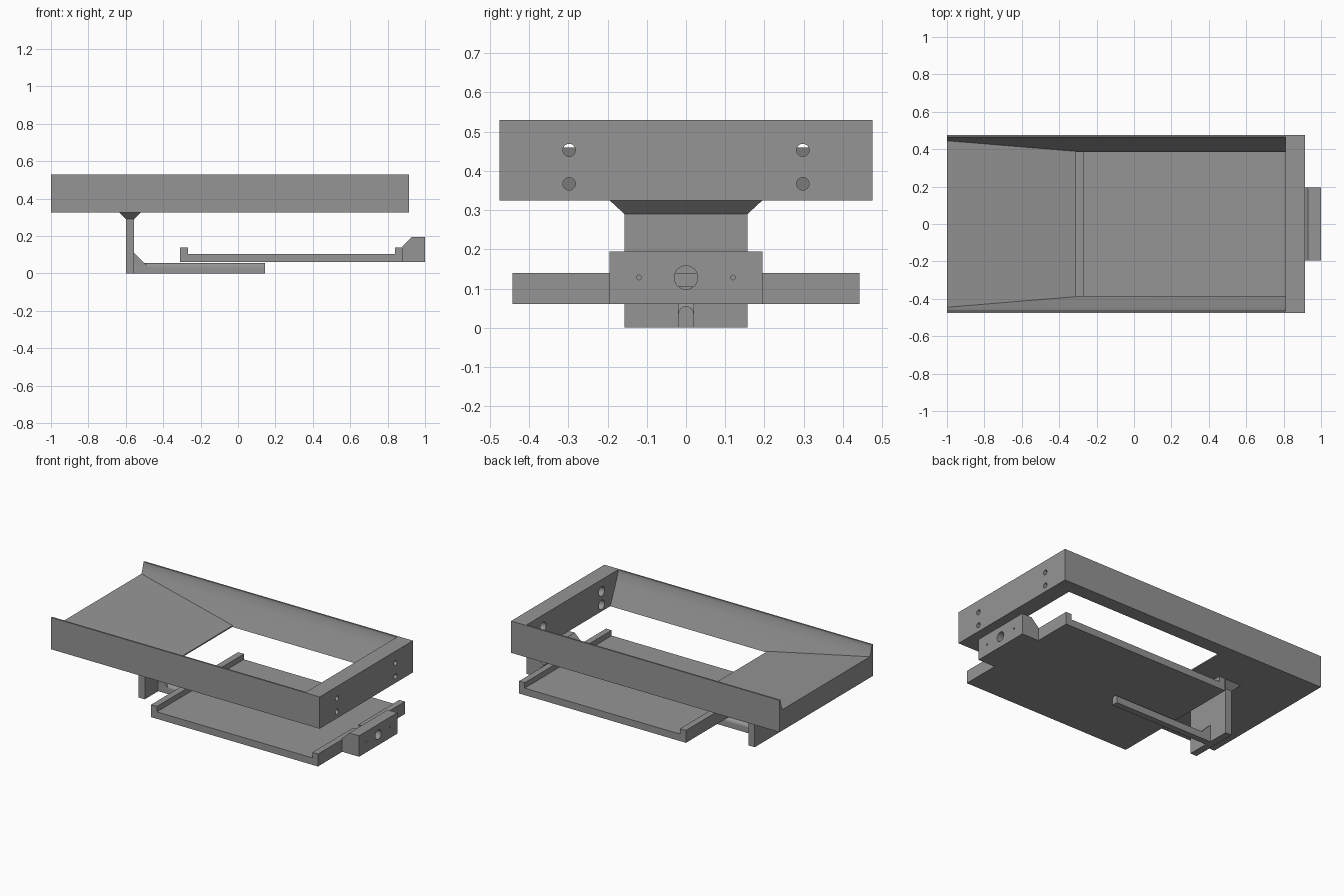
import bpy, bmesh, math
from mathutils import Matrix

if "Cube" in bpy.data.objects:
    bpy.data.objects.remove(bpy.data.objects["Cube"])

grey = bpy.data.materials.new("plain grey")
grey.diffuse_color = (0.30, 0.30, 0.30, 1)
grey.use_nodes = True
grey.node_tree.nodes["Principled BSDF"].inputs["Base Color"].default_value = grey.diffuse_color


def finish(name, bm):
    bmesh.ops.recalc_face_normals(bm, faces=bm.faces[:])
    me = bpy.data.meshes.new(name)
    bm.to_mesh(me)
    bm.free()
    me.materials.append(grey)
    ob = bpy.data.objects.new(name, me)
    bpy.context.collection.objects.link(ob)
    return ob


def prism(name, pts, lo, hi, axis):
    """Extrude a profile: axis 'x' takes (y, z) points, axis 'y' takes (x, z)."""
    bm = bmesh.new()
    rings = []
    for d in (lo, hi):
        rings.append([bm.verts.new((d, a, b) if axis == 'x' else (a, d, b)) for a, b in pts])
    bm.faces.new(rings[0])
    bm.faces.new(rings[1])
    n = len(pts)
    for i in range(n):
        j = (i + 1) % n
        bm.faces.new((rings[0][i], rings[0][j], rings[1][j], rings[1][i]))
    return finish(name, bm)


def box(name, x0, x1, y0, y1, z0, z1):
    return prism(name, [(x0, z0), (x1, z0), (x1, z1), (x0, z1)], y0, y1, 'y')


def rod(name, x0, x1, y, z, r, sides=32):
    bm = bmesh.new()
    m = Matrix.Translation(((x0 + x1) / 2, y, z)) @ Matrix.Rotation(math.pi / 2, 4, 'Y')
    bmesh.ops.create_cone(bm, cap_ends=True, segments=sides, radius1=r, radius2=r,
                          depth=x1 - x0, matrix=m)
    return finish(name, bm)


def combine(ob, other, op='DIFFERENCE'):
    other.hide_render = True
    mod = ob.modifiers.new("cut", 'BOOLEAN')
    mod.operation, mod.solver, mod.object = op, 'EXACT', other
    bpy.context.view_layer.objects.active = ob
    bpy.ops.object.modifier_apply(modifier=mod.name)
    bpy.data.objects.remove(other, do_unlink=True)


def smooth(ob):
    bpy.ops.object.select_all(action='DESELECT')
    ob.select_set(True)
    bpy.context.view_layer.objects.active = ob
    bpy.ops.object.shade_smooth_by_angle(angle=math.radians(30))


# Upper frame: block hollowed by a flared basin that leaves a sloping ramp
frame = box("upper_frame", -1, 0.915, -0.475, 0.475, 0.325, 0.53)
half = [(0.376, 0.305), (0.445, 0.46), (0.454, 0.483), (0.460, 0.505), (0.464, 0.52), (0.465, 0.56)]
basin = prism("basin_cutter", half + [(-y, z) for y, z in reversed(half)], -1.1, 0.81, 'x')
ramp = prism("ramp_shape", [(-0.31, 0.2), (-0.31, 0.333), (-1.2, 0.497), (-1.2, 0.2)], -0.6, 0.6, 'y')
combine(basin, ramp)
combine(frame, basin)

# Counterbored screw holes through the end wall
for y in (-0.298, 0.298):
    for z in (0.367, 0.453):
        combine(frame, rod("hole_cutter", 0.78, 0.95, y, z, 0.016))
        combine(frame, rod("counterbore_cutter", 0.78, 0.86, y, z, 0.03))
smooth(frame)

# Lower tray with a raised lip at each end
tray = prism("lower_tray", [(-0.31, 0.06), (0.88, 0.06), (0.88, 0.14), (0.84, 0.14), (0.84, 0.105),
                            (-0.268, 0.105), (-0.268, 0.14), (-0.31, 0.14)], -0.443, 0.443, 'y')

# Chamfered end block on the tray
block = prism("end_block", [(0.88, 0.06), (1.0, 0.06), (1.0, 0.195), (0.93, 0.195), (0.88, 0.147)],
              -0.195, 0.195, 'y')
combine(tray, block, 'UNION')
tray.name = "tray_with_end_block"
combine(tray, rod("bore_cutter", 0.82, 1.05, 0, 0.128, 0.03))
for y in (-0.12, 0.12):
    combine(tray, rod("pin_hole_cutter", 0.82, 1.05, y, 0.128, 0.006, 16))
smooth(tray)

# Hanging post below the ramp
post = box("post", -0.6, -0.555, -0.157, 0.157, 0, 0.29)

# Flared collar joining post and frame
bm = bmesh.new()
rings = []
for x0, x1, y, z in ((-0.6, -0.555, 0.157, 0.29), (-0.635, -0.52, 0.195, 0.325)):
    rings.append([bm.verts.new(p) for p in ((x0, -y, z), (x1, -y, z), (x1, y, z), (x0, y, z))])
bm.faces.new(rings[0])
bm.faces.new(rings[1])
for i in range(4):
    j = (i + 1) % 4
    bm.faces.new((rings[0][i], rings[0][j], rings[1][j], rings[1][i]))
finish("post_collar", bm)

# Narrow guide arm with a rounded top, and its gusset
arc = [(0.02 * math.cos(i * math.pi / 12), 0.035 + 0.02 * math.sin(i * math.pi / 12)) for i in range(13)]
arm = prism("guide_arm", [(-0.02, 0), (0.02, 0)] + arc, -0.555, 0.145, 'x')
smooth(arm)
prism("arm_gusset", [(-0.555, 0.03), (-0.475, 0.03), (-0.555, 0.11)], -0.02, 0.02, 'y')
